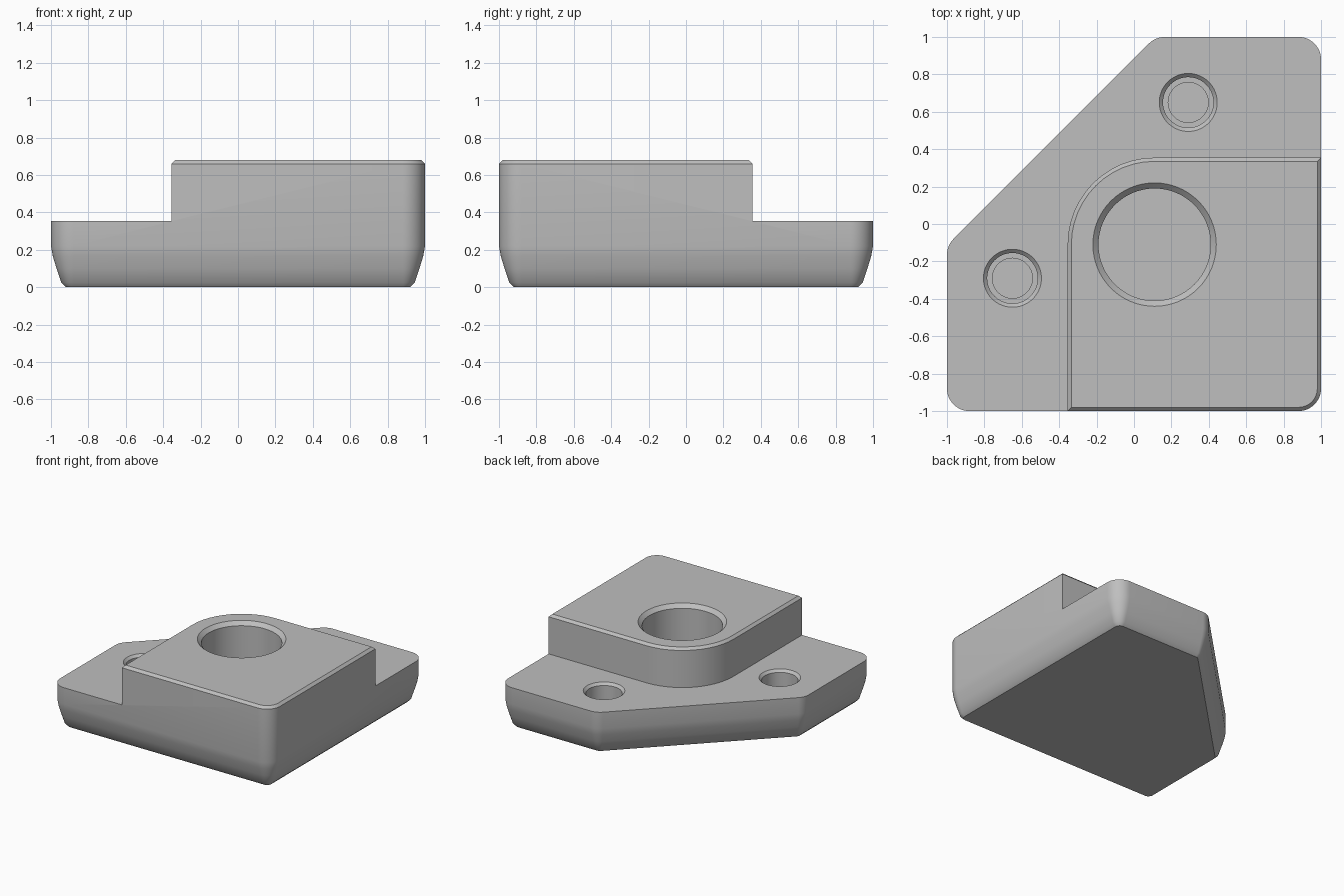
import bpy, bmesh, math
from mathutils import Vector

cube = bpy.data.objects.get("Cube")
if cube:
    bpy.data.objects.remove(cube, do_unlink=True)

grey = bpy.data.materials.new("mid_grey")
grey.use_nodes = True
COLOUR = (0.52, 0.52, 0.52, 1)
grey.diffuse_color = COLOUR
grey.node_tree.nodes["Principled BSDF"].inputs["Base Color"].default_value = COLOUR


def outline(corners, inset, steps=12):
    """Counter-clockwise convex outline with rounded corners (x, y, radius), moved inwards."""
    points = []
    for i, (x, y, r) in enumerate(corners):
        c = Vector((x, y))
        a = (Vector(corners[i - 1][:2]) - c).normalized()
        b = (Vector(corners[(i + 1) % len(corners)][:2]) - c).normalized()
        bis = (a + b).normalized()
        sin_half = math.sin(a.angle(b) / 2)
        if r == 0:
            points.append(c + bis * inset / sin_half)
            continue
        centre = c + bis * r / sin_half
        start = math.atan2(-a.x, a.y)
        # outward normals of the two edges meeting at the corner
        start = math.atan2(a.x, -a.y)
        end = math.atan2(-b.x, b.y)
        sweep = (end - start) % (2 * math.pi)
        for k in range(steps + 1):
            t = start + sweep * k / steps
            points.append(centre + Vector((math.cos(t), math.sin(t))) * (r - inset))
    return points


def loft(name, rings):
    """Closed solid through rings of (points, height)."""
    bm = bmesh.new()
    loops = [[bm.verts.new((p[0], p[1], z)) for p in pts] for pts, z in rings]
    for low, high in zip(loops, loops[1:]):
        for i in range(len(low)):
            j = (i + 1) % len(low)
            bm.faces.new((low[i], low[j], high[j], high[i]))
    bm.faces.new(loops[0][::-1])
    bm.faces.new(loops[-1])
    bmesh.ops.recalc_face_normals(bm, faces=bm.faces)
    mesh = bpy.data.meshes.new(name)
    bm.to_mesh(mesh)
    bm.free()
    mesh.materials.append(grey)
    obj = bpy.data.objects.new(name, mesh)
    bpy.context.collection.objects.link(obj)
    return obj


def rounded_solid(name, corners, profile):
    return loft(name, [(outline(corners, d), z) for d, z in profile])


def round_cutter(name, x, y, profile, sides=64):
    angles = [2 * math.pi * k / sides for k in range(sides)]
    return loft(name, [([(x + r * math.cos(t), y + r * math.sin(t)) for t in angles], z)
                       for r, z in profile])


def cut(target, cutter):
    cutter.hide_render = True
    mod = target.modifiers.new("cut", 'BOOLEAN')
    mod.operation = 'DIFFERENCE'
    mod.solver = 'EXACT'
    mod.object = cutter
    bpy.context.view_layer.objects.active = target
    bpy.ops.object.modifier_apply(modifier=mod.name)
    bpy.data.objects.remove(cutter, do_unlink=True)


STEP, TOP, CH, EDGE = 0.355, 0.68, 0.02, 0.355

# Body: square with one corner cut off, curving in towards the base
R = 0.12
body = rounded_solid(
    "corner_block",
    [(-1, -1, R), (1, -1, R), (1, 1, R), (0.115, 1, R), (-1, -0.115, R)],
    [(0.08, 0), (0.055, 0.025), (0.03, 0.1), (0.01, 0.165), (0, 0.22),
     (0, TOP - CH), (CH, TOP)])

# Lower ledge: everything outside the raised part is removed
ledge_cutter = rounded_solid(
    "ledge_cutter", [(-2, -2, 0), (2, -2, 0), (2, 2, 0), (-2, 2, 0)],
    [(0, STEP), (0, 1)])
raised = rounded_solid(
    "raised_part", [(-EDGE, -3, 0), (3, -3, 0), (3, EDGE, 0), (-EDGE, EDGE, 0.465)],
    [(0, 0.1), (0, TOP - CH), (0.4, TOP - CH + 0.4)])
cut(ledge_cutter, raised)
cut(body, ledge_cutter)

# Large chamfered bore
cut(body, round_cutter("bore_cutter", 0.11, -0.11,
                       [(0.3, 0.1), (0.3, TOP - 0.03), (0.33, TOP), (0.35, TOP + 0.02)]))

# Small stepped holes in the ledge
for x, y in ((0.29, 0.65), (-0.65, -0.29)):
    cut(body, round_cutter("hole_cutter", x, y,
                           [(0.107, 0.1), (0.107, 0.16), (0.135, 0.16), (0.135, STEP - CH),
                            (0.155, STEP), (0.175, STEP + CH)]))

# Smooth curves, crisp edges
bpy.ops.object.select_all(action='DESELECT')
body.select_set(True)
bpy.context.view_layer.objects.active = body
bpy.ops.object.shade_smooth_by_angle(angle=math.radians(28))
